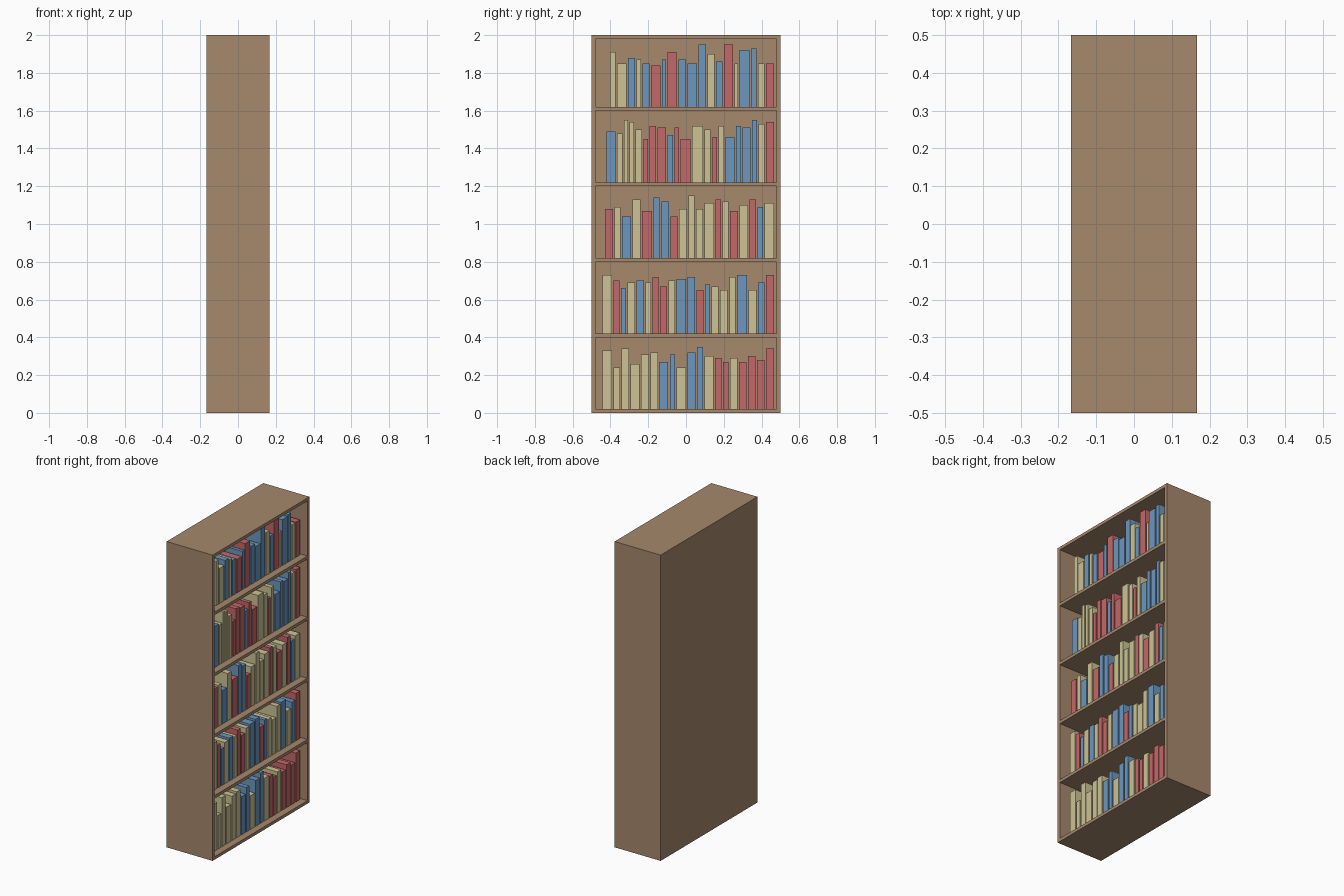
import bpy
import bmesh
from mathutils import Vector

default_cube = bpy.data.objects.get("Cube")
if default_cube:
    bpy.data.objects.remove(default_cube, do_unlink=True)

DEPTH, WIDTH, HEIGHT = 1 / 3, 1.0, 2.0
BOARD = 0.02
SHELF_COUNT = 5
SPACING = HEIGHT / SHELF_COUNT
BOOK_FRONT = DEPTH / 2 - 0.045
BOOK_BACK = BOARD - DEPTH / 2 + 0.003
BOOK_GAP = 0.008
ROW_END = 0.474


def make_material(name, srgb):
    """Flat material from display colour values, converted to linear."""
    colour = [(c / 255) ** 2.2 for c in srgb] + [1.0]
    material = bpy.data.materials.new(name)
    material.diffuse_color = colour
    material.use_nodes = True
    shader = material.node_tree.nodes["Principled BSDF"]
    shader.inputs["Base Color"].default_value = colour
    shader.inputs["Roughness"].default_value = 0.8
    return material


wood = make_material("brown wood", (164, 135, 108))
covers = {
    "C": make_material("cream cover", (203, 194, 148)),
    "B": make_material("blue cover", (108, 150, 190)),
    "R": make_material("red cover", (194, 104, 104)),
}


def add_box(bm, low, high):
    """Add a box between two corners and return its faces."""
    low, high = Vector(low), Vector(high)
    verts = bmesh.ops.create_cube(bm, size=1)["verts"]
    bmesh.ops.scale(bm, vec=high - low, verts=verts)
    bmesh.ops.translate(bm, vec=(low + high) / 2, verts=verts)
    return {face for vert in verts for face in vert.link_faces}


def finish(bm, name, materials):
    mesh = bpy.data.meshes.new(name)
    bm.to_mesh(mesh)
    bm.free()
    for material in materials:
        mesh.materials.append(material)
    obj = bpy.data.objects.new(name, mesh)
    bpy.context.collection.objects.link(obj)
    return obj


def build_case():
    """Solid block with one deep recess per shelf, open towards +x."""
    bm = bmesh.new()
    add_box(bm, (-DEPTH / 2, -WIDTH / 2, 0), (DEPTH / 2, WIDTH / 2, HEIGHT))

    # Cut lines for the side boards and for both faces of every shelf
    inner = WIDTH / 2 - BOARD
    cuts = [((0, y, 0), (0, 1, 0)) for y in (-inner, inner)]
    for i in range(SHELF_COUNT):
        floor = i * SPACING + BOARD
        cuts.append(((0, 0, floor), (0, 0, 1)))
        if i:
            cuts.append(((0, 0, floor - BOARD), (0, 0, 1)))
    cuts.append(((0, 0, HEIGHT - BOARD), (0, 0, 1)))
    for point, normal in cuts:
        geom = bm.verts[:] + bm.edges[:] + bm.faces[:]
        bmesh.ops.bisect_plane(bm, geom=geom, plane_co=point, plane_no=normal)

    # Push the large open panels back to the rear board
    bm.normal_update()
    panels = [f for f in bm.faces
              if f.normal.x > 0.9 and f.calc_area() > SPACING / 2]
    for panel in panels:
        pushed = bmesh.ops.extrude_face_region(bm, geom=[panel])["geom"]
        verts = [v for v in pushed if isinstance(v, bmesh.types.BMVert)]
        bmesh.ops.translate(bm, vec=(BOARD - DEPTH, 0, 0), verts=verts)
        if panel.is_valid:
            bmesh.ops.delete(bm, geom=[panel], context="FACES_ONLY")
    bmesh.ops.recalc_face_normals(bm, faces=bm.faces[:])
    finish(bm, "bookcase", [wood])


def fill_shelf(level, name, colours, pitches, heights):
    """Row of books ending at the +y side; pitch = book width plus gap."""
    bm = bmesh.new()
    keys = list(covers)
    floor = level * SPACING + BOARD
    y = ROW_END - sum(pitches) / 1000
    for key, pitch, height in zip(colours, pitches, heights):
        end = y + pitch / 1000
        faces = add_box(bm, (BOOK_BACK, y, floor),
                        (BOOK_FRONT, end - BOOK_GAP, floor + height / 100))
        for face in faces:
            face.material_index = keys.index(key)
        y = end
    finish(bm, name, covers.values())


build_case()

# Books, shelf by shelf from the bottom
fill_shelf(0, "bottom_shelf_books", "CCCCCCBBCBBCRRCRRRR",
           [58, 42, 48, 56, 50, 48, 53, 37, 58, 48, 40, 56, 42, 37, 48, 48, 48, 48, 50],
           [31, 22, 32, 24, 29, 30, 25, 29, 22, 30, 33, 28, 27, 25, 27, 25, 28, 26, 32])
fill_shelf(1, "second_shelf_books", "CRBCBCRRCBBRBCCCBCBR",
           [56, 40, 34, 48, 48, 37, 40, 45, 42, 58, 48, 45, 34, 45, 50, 42, 61, 50, 42, 50],
           [31, 28, 24, 27, 28, 27, 30, 25, 28, 29, 30, 23, 26, 25, 23, 30, 31, 23, 27, 31])
fill_shelf(2, "middle_shelf_books", "RCBCRBBRCCCCRCRCRBC",
           [50, 40, 56, 50, 61, 40, 48, 45, 50, 42, 45, 56, 37, 42, 50, 53, 42, 37, 58],
           [26, 27, 22, 31, 25, 32, 30, 22, 26, 33, 26, 29, 31, 30, 25, 28, 31, 27, 29])
fill_shelf(3, "fourth_shelf_books", "BCCCCRRRBRRCCRCBBBBCR",
           [56, 37, 29, 32, 42, 32, 42, 53, 37, 34, 61, 64, 42, 32, 37, 58, 34, 50, 34, 40, 50],
           [27, 26, 33, 32, 28, 23, 30, 29, 25, 29, 23, 30, 28, 24, 30, 24, 30, 29, 33, 31, 32])
fill_shelf(4, "top_shelf_books", "CCBCBRBRBBBCBRCBBCR",
           [37, 58, 45, 32, 45, 58, 29, 58, 50, 56, 50, 45, 40, 58, 26, 61, 37, 42, 50],
           [29, 23, 26, 25, 23, 22, 25, 29, 25, 23, 33, 28, 24, 33, 23, 30, 31, 23, 23])
